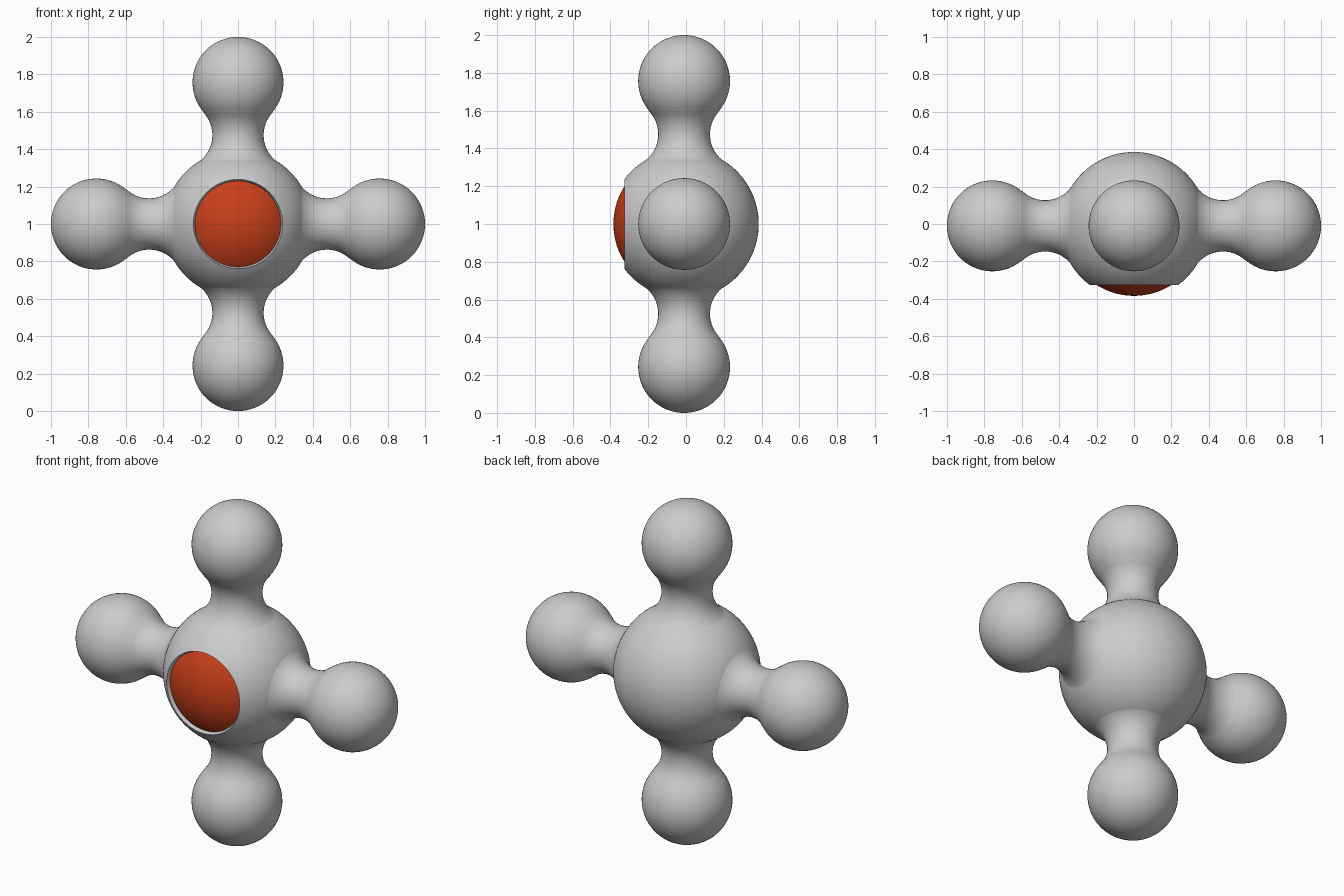
import bpy, bmesh
from math import sin, cos, pi, radians, hypot, atan2
from mathutils import Vector

if "Cube" in bpy.data.objects:
    bpy.data.objects.remove(bpy.data.objects["Cube"])

CENTRE = Vector((0, -0.01, 1))
BODY_R = 0.395                    # central sphere
BULB_R, BULB_D = 0.243, 0.757     # end bulbs and their distance from the centre
NECK_D, NECK_R, FILLET = 0.475, 0.137, 0.176
FACE = 0.315                      # depth of the front cut
CORE_R = 0.374                    # coloured sphere inside the front opening


def arc(r0, h0, radius, a0, a1, n):
    """Arc points as (radius, height); angle is measured from the radial direction."""
    return [(max(0, r0 + radius * cos(a0 + (a1 - a0) * i / n)),
             h0 + radius * sin(a0 + (a1 - a0) * i / n)) for i in range(n + 1)]


def lathe(name, profile, rotation, steps=96):
    bm = bmesh.new()
    verts = [bm.verts.new((r, 0, h)) for r, h in profile]
    edges = [bm.edges.new(pair) for pair in zip(verts, verts[1:])]
    bmesh.ops.spin(bm, geom=verts + edges, axis=(0, 0, 1), cent=(0, 0, 0),
                   angle=2 * pi, steps=steps)
    bmesh.ops.remove_doubles(bm, verts=bm.verts, dist=1e-5)
    bmesh.ops.recalc_face_normals(bm, faces=bm.faces)
    mesh = bpy.data.meshes.new(name)
    bm.to_mesh(mesh)
    bm.free()
    ob = bpy.data.objects.new(name, mesh)
    bpy.context.collection.objects.link(ob)
    ob.location = CENTRE
    ob.rotation_euler = rotation
    bpy.ops.object.select_all(action='DESELECT')
    ob.select_set(True)
    bpy.context.view_layer.objects.active = ob
    bpy.ops.object.shade_smooth_by_angle(angle=radians(30))
    return ob


to_front = (pi / 2, 0, 0)

# Central body: sphere cut flat at the front, with a bevelled shallow socket
rim = (BODY_R ** 2 - FACE ** 2) ** 0.5
body = arc(0, 0, BODY_R, -pi / 2, atan2(FACE, rim), 48)
body += [(rim - 0.009, FACE - 0.02), (rim - 0.012, 0.27), (0, 0.27)]
lathe("central_body", body, to_front)

# Coloured dome showing through the front opening
dome = [(0, 0.275)] + arc(0, 0, CORE_R, atan2(0.285, 0.242), pi / 2, 24)
core = lathe("front_dome", dome, to_front)
mat = bpy.data.materials.new("orange_red")
mat.diffuse_color = (0.58, 0.05, 0.01, 1)
mat.use_nodes = True
mat.node_tree.nodes["Principled BSDF"].inputs["Base Color"].default_value = mat.diffuse_color
core.data.materials.append(mat)

# Arms: concave neck blending from the body into a round bulb
fr = NECK_R + FILLET
a_body = atan2(-NECK_D, -fr)                # fillet angle facing the body centre
a_bulb = atan2(BULB_D - NECK_D, -fr)        # fillet angle facing the bulb centre
arm = [(0, 0.27), (0.21, 0.29)]
arm += arc(fr, NECK_D, FILLET, a_body + 2 * pi, a_bulb, 20)
arm += arc(0, BULB_D, BULB_R, a_bulb - pi, pi / 2, 36)[1:]
for i, name in enumerate(("top_arm", "right_arm", "bottom_arm", "left_arm")):
    lathe(name, arm, (0, i * pi / 2, 0), 64)
